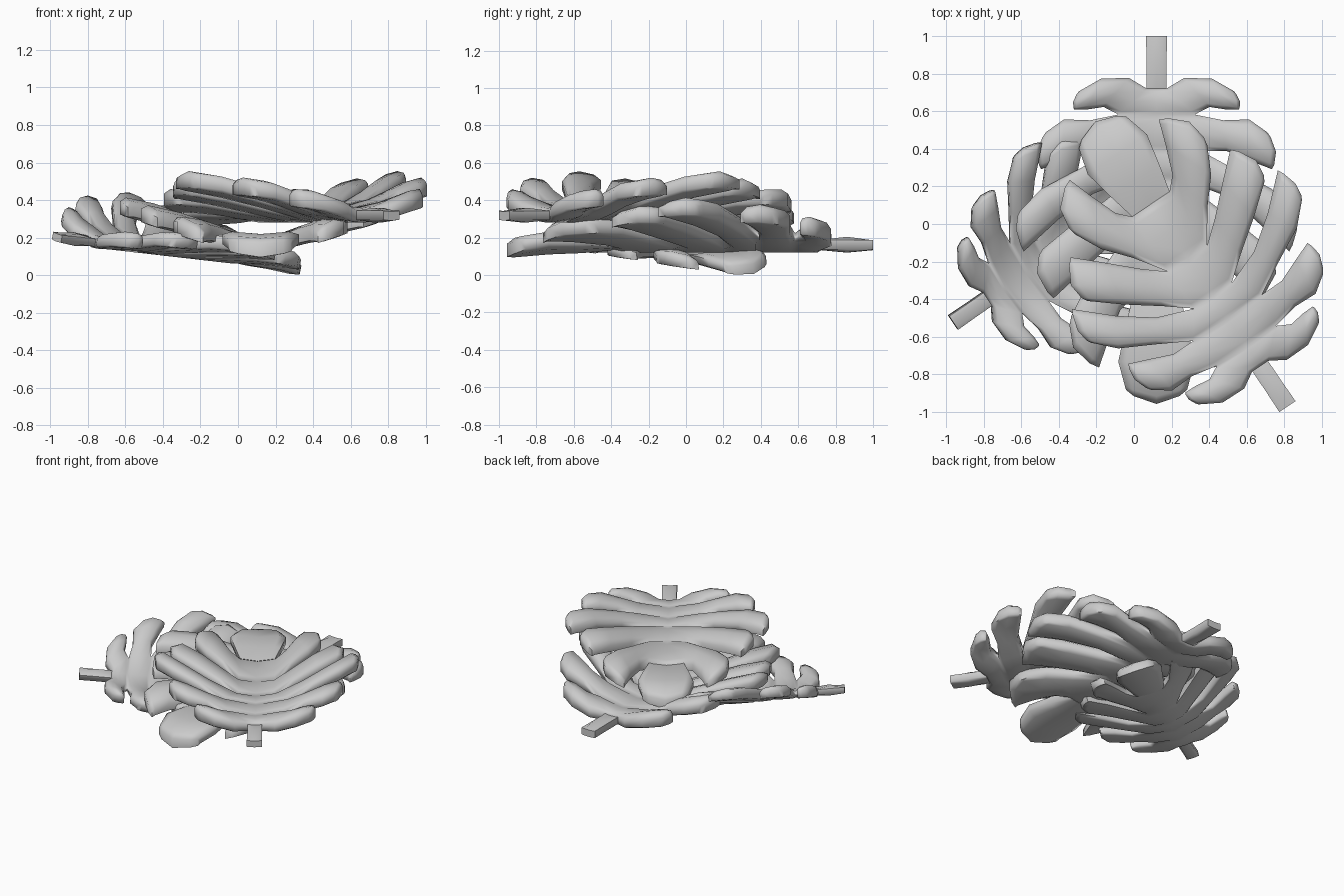
import bpy, bmesh, math
from mathutils import Vector

if "Cube" in bpy.data.objects:
    bpy.data.objects.remove(bpy.data.objects["Cube"])

# Half outline of one leaf (u across, v along): notches between lobes
notch = [(.05, .26), (.19, .39), (.22, .57), (.12, .71), (.125, .95), (.12, 1.3)]
# Per lobe: lower edge, upper edge, middle of the tip
lobes = [
    ([(.13, .2), (.27, .2), (.385, .27)], [(.27, .36), (.35, .375), (.41, .37)], (.415, .325)),
    ([(.33, .41), (.46, .4), (.55, .47)], [(.35, .58), (.47, .635), (.575, .67)], (.595, .575)),
    ([(.4, .66), (.58, .75), (.68, .86)], [(.31, .79), (.48, .92), (.66, 1.08)], (.7, .96)),
    ([(.25, .8), (.42, .92), (.57, 1.05)], [(.24, 1.06), (.38, 1.2), (.51, 1.315)], (.595, 1.18)),
    ([(.24, 1.1), (.36, 1.23), (.43, 1.38)], [(.18, 1.38), (.235, 1.54), (.28, 1.66)], (.415, 1.55)),
]
end_side = [(.12, 1.3), (.165, 1.45), (.205, 1.62), (.16, 1.76)]
COLS = [0, .13, .5, .87, 1]
ARCH = [0, .022, .03, .022]
DROOP = [0, 0, .006, .032]
TRIM = [0, .05, .06, .04]
THICK = .078


def cup(u):
    return .36 * (math.sqrt(u * u + .0144) - .12)


def build_leaf(name, location, rotation, size):
    bm = bmesh.new()
    lift = bm.verts.layers.float.new("lift")

    def vert(p, arch=0, drop=0):
        v = bm.verts.new((p[0], p[1], cup(p[0]) - drop))
        v[lift] = arch
        return v

    def grid(rows):
        for a, b in zip(rows, rows[1:]):
            for j in range(len(a) - 1):
                bm.faces.new((a[j], a[j + 1], b[j + 1], b[j]))

    def lobe_row(lo, hi, k, tip=None, scale=1):
        lo, hi = Vector(lo), Vector(hi)
        lo, hi = lo.lerp(hi, TRIM[k] * scale), hi.lerp(lo, TRIM[k] * scale)
        bulge = (Vector(tip) - (lo + hi) / 2) if tip else Vector((0, 0))
        row = []
        for t in COLS:
            c = 4 * t * (1 - t)
            row.append(vert(lo.lerp(hi, t) + bulge * c, ARCH[k] * c, DROOP[k]))
        return row

    def add_shoulder(rows):
        # extra row just inside the tip
        new = []
        for a, b in zip(rows[-2], rows[-1]):
            v = bm.verts.new(a.co.lerp(b.co, .82))
            v.co.z += .006
            v[lift] = .2 * a[lift] + .8 * b[lift]
            new.append(v)
        return rows[:-1] + [new, rows[-1]]

    for s in (1, -1):
        m = lambda p: (p[0] * s, p[1])
        # stem and heart of the leaf
        grid([[vert((0, v)), vert(m((.03, v))), vert(m((u, v)))]
              for v, u in ((0, .052), (.13, .05), (.26, .05))])
        for i, (lo, hi, tip) in enumerate(lobes):
            a, b = notch[i], notch[i + 1]
            root = lobe_row(m(a), m(b), 0)
            axis = [vert((0, a[1] + (b[1] - a[1]) * t)) for t in COLS]
            rows = [axis, root]
            for k in range(3):
                rows.append(lobe_row(m(lo[k]), m(hi[k]), k + 1, m(tip) if k == 2 else None))
            grid(add_shoulder(rows))
    # seam between stem and heart shares its line with the first notch
    # end lobe
    grid(add_shoulder([lobe_row((-u, v), (u, v), k, (0, 1.83) if k == 3 else None, .6)
                       for k, (u, v) in enumerate(end_side)]))
    bmesh.ops.remove_doubles(bm, verts=bm.verts, dist=.0005)

    # closed thickness: pillowed body with a thinner rim
    top = list(bm.verts)
    faces = list(bm.faces)
    rim = [e for e in bm.edges if len(e.link_faces) == 1]
    edge_verts = {v for e in rim for v in e.verts}
    under = {}
    for v in top:
        r = 1 if v in edge_verts else 0
        under[v] = bm.verts.new((v.co.x, v.co.y, v.co.z + .012 * r - v[lift] * .1))
    for v in top:
        r = 1 if v in edge_verts else 0
        v.co.z += THICK + v[lift] * .7 - .018 * r
    for f in faces:
        bm.faces.new([under[v] for v in reversed(f.verts)])
    for e in rim:
        a, b = e.verts
        bm.faces.new((a, b, under[b], under[a]))
    bmesh.ops.recalc_face_normals(bm, faces=bm.faces)

    mesh = bpy.data.meshes.new(name)
    bm.to_mesh(mesh)
    bm.free()
    ob = bpy.data.objects.new(name, mesh)
    bpy.context.collection.objects.link(ob)
    ob.location = location
    ob.rotation_euler = [math.radians(r) for r in rotation]
    ob.scale = (size,) * 3
    bpy.ops.object.select_all(action='DESELECT')
    ob.select_set(True)
    bpy.context.view_layer.objects.active = ob
    bpy.ops.object.shade_smooth_by_angle(angle=math.radians(70))


# Three stacked leaves, each placed by the end of its stem
build_leaf("top_leaf", (.817, -.972, .28), (0, 0, 34), 1)
build_leaf("middle_leaf", (.12, 1, .12), (0, 0, 180), 1.07)
build_leaf("bottom_leaf", (-.97, -.52, .17), (-5.5, 12, -56.5), .85)
